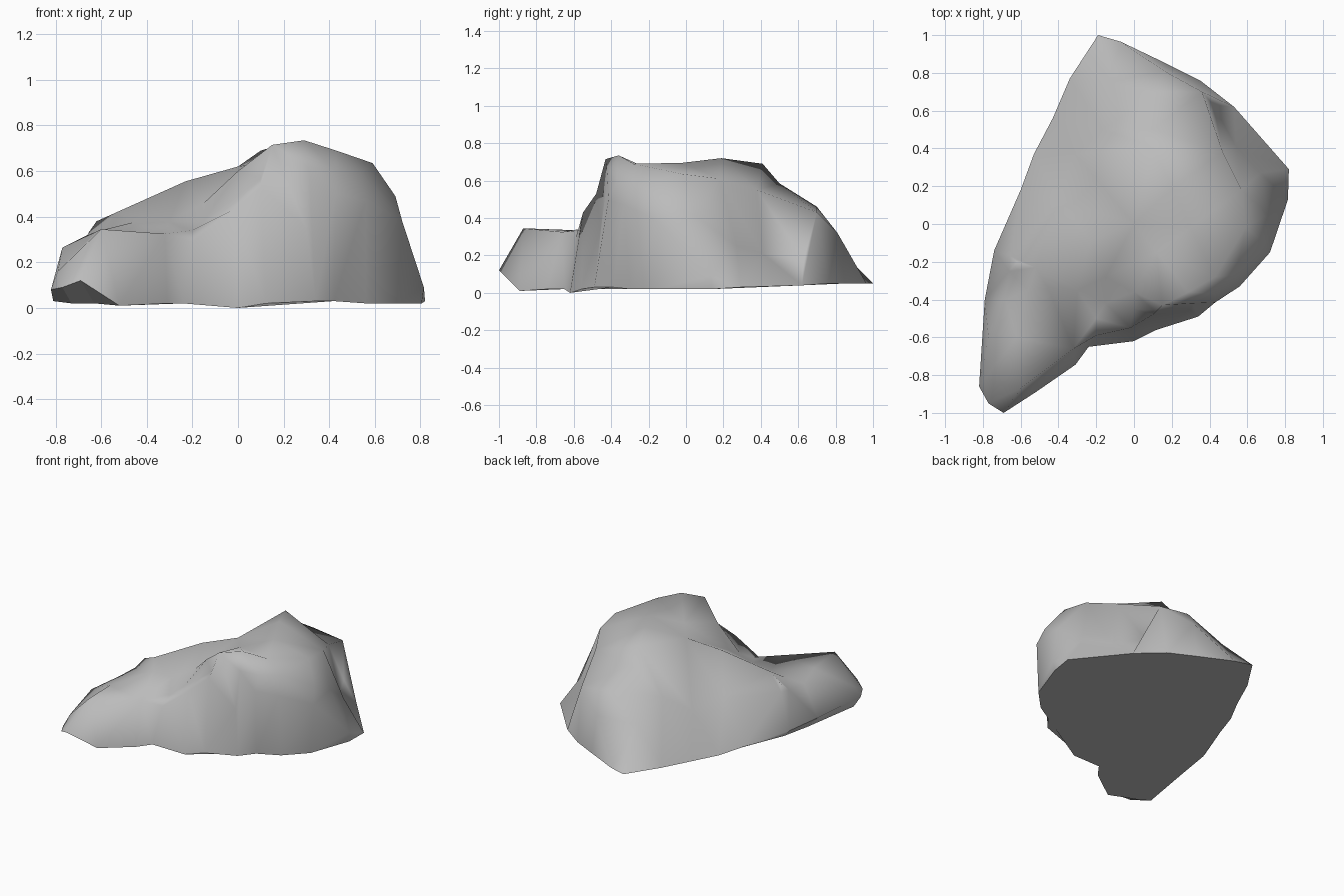
import bpy
import bmesh
from mathutils import Vector
from mathutils.geometry import delaunay_2d_cdt

default_cube = bpy.data.objects.get("Cube")
if default_cube:
    bpy.data.objects.remove(default_cube, do_unlink=True)


def make_material(name, colour):
    """One flat, matte colour."""
    material = bpy.data.materials.new(name)
    material.use_nodes = True
    material.diffuse_color = colour
    shader = material.node_tree.nodes["Principled BSDF"]
    shader.inputs["Base Color"].default_value = colour
    shader.inputs["Roughness"].default_value = 0.9
    return material


# Widest outline, counter-clockwise from the rear tip
left_rim = [(-.19, 1, .05), (-.34, .77, .05), (-.43, .56, .04), (-.53, .37, .04),
            (-.6, .18, .05), (-.74, -.14, .08), (-.79, -.4, .09)]
nose_rim = [(-.82, -.86, .08), (-.77, -.95, .09), (-.69, -1, .12), (-.52, -.89, .01)]
front_rim = [(-.31, -.745, .02), (-.24, -.65, .02), (0, -.62, 0), (.12, -.56, .02),
             (.34, -.49, .03), (.43, -.415, .5), (.56, -.33, .47)]
right_rim = [(.72, -.15, .38), (.815, .13, .09), (.82, .29, .03), (.53, .62, .04),
             (.35, .76, .05), (.17, .85, .05), (-.07, .965, .05)]

# Where the rim overhangs, the ground contact lies further in
left_feet = [(-.71, -.13, .04), (-.73, -.37, .02)]
nose_feet = [(-.81, -.79, .03), (-.73, -.82, .02), (-.63, -.86, .02)]
right_feet = [(.42, -.39, .03), (.56, -.3, .02), (.7, -.155, .02), (.805, .14, .02)]
feet = dict(zip(left_rim[5:] + nose_rim[:3] + front_rim[5:] + right_rim[:2],
                left_feet + nose_feet + right_feet))

# Crest lines that the surface must follow
nose_edge = [(-.79, -.82, .16), (-.6, -.87, .345), (-.32, -.66, .325), (-.2, -.59, .29)]
nose_side = [(-.77, -.6, .265), (-.68, -.4, .31), (-.66, -.25, .32)]
nose_top = [(-.62, -.6, .335), (-.56, -.35, .345), (-.46, -.33, .375)]
main_ridge = [(-.655, -.17, .33), (-.62, -.2, .38), (-.52, -.23, .425),
              (-.23, -.09, .555), (0, 0, .62), (.2, .19, .72)]
ledge = [(-.2, -.5, .34), (-.02, -.55, .43), (.1, -.48, .53), (.3, -.455, .35)]
ledge_back = [(-.15, -.42, .38), (0, -.45, .49), (.1, -.455, .57)]
fold = [(-.3, -.35, .38), (-.15, -.28, .46), (0, -.36, .6), (.15, -.43, .715),
        (.29, -.36, .735), (.43, -.28, .69), (.59, -.02, .635), (.57, .18, .61),
        (.47, .38, .55), (.36, .7, .43), (.16, .81, .32)]
brow = [(.15, -.43, .715), (.31, -.42, .62), (.43, -.37, .6), (.54, -.27, .59),
        (.69, -.1, .49), (.71, .05, .41)]
hollow = [(.67, .27, .25), (.54, .41, .21), (.42, .63, .18)]
rear_crest = [(.2, .19, .72), (.1, .41, .69), (.1, .5, .585), (.12, .7, .46),
              (.16, .81, .32)]
left_slope = [(-.4, .13, .34), (-.31, .37, .31), (-.16, .5, .42), (-.14, .75, .3)]
saddle = [(.12, -.15, .64), (.3, -.02, .695)]


def build_rock(name, outline_parts, feet, crests, material):
    """Triangulate the plan, lift it to the crest heights and close the base."""
    outline = [Vector(p) for part in outline_parts for p in part]
    points, edges = list(outline), []
    for crest in crests:
        previous = None
        for p in crest:
            point = Vector(p)
            if point not in points:
                points.append(point)
            index = points.index(point)
            if previous is not None:
                edges.append((previous, index))
            previous = index

    plan = [p.to_2d() for p in points]
    loop = list(range(len(outline)))
    flat, _, triangles, sources, _, _ = delaunay_2d_cdt(plan, edges, [loop], 1, 1e-5)

    bm = bmesh.new()
    verts = {}
    for i, p in enumerate(flat):
        if sources[i]:
            verts[i] = bm.verts.new(points[sources[i][0]])
        else:
            # Crossing crest lines take the height of the nearest point
            nearest = min(points, key=lambda q: (q.to_2d() - p).length)
            verts[i] = bm.verts.new((p.x, p.y, nearest.z))
    for triangle in triangles:
        bm.faces.new([verts[i] for i in triangle])

    # Undercuts run from the overhanging rim down to the ground contact
    by_source = {sources[i][0]: v for i, v in verts.items() if sources[i]}
    rim = [by_source[i] for i in loop]
    ground = list(rim)
    for p, foot in feet.items():
        ground[outline.index(Vector(p))] = bm.verts.new(foot)
    for i in loop:
        corners = [rim[i], rim[i - 1], ground[i - 1], ground[i]]
        unique = list(dict.fromkeys(corners))
        if len(unique) > 2:
            bm.faces.new(unique)

    # Flat underside with a crisp edge
    base = bm.faces.new(list(reversed(ground)))
    bmesh.ops.recalc_face_normals(bm, faces=bm.faces)
    for face in bm.faces:
        face.smooth = face.normal.z > -0.6
    for edge in base.edges:
        edge.smooth = False

    mesh = bpy.data.meshes.new(name)
    bm.to_mesh(mesh)
    bm.free()
    mesh.materials.append(material)
    rock = bpy.data.objects.new(name, mesh)
    bpy.context.collection.objects.link(rock)


stone = make_material("stone_grey", (0.5, 0.5, 0.5, 1))
build_rock("rock",
           [left_rim, nose_rim, front_rim, right_rim],
           feet,
           [nose_edge, nose_side, nose_top, main_ridge, ledge, ledge_back, fold,
            brow, hollow, rear_crest, left_slope, saddle],
           stone)
